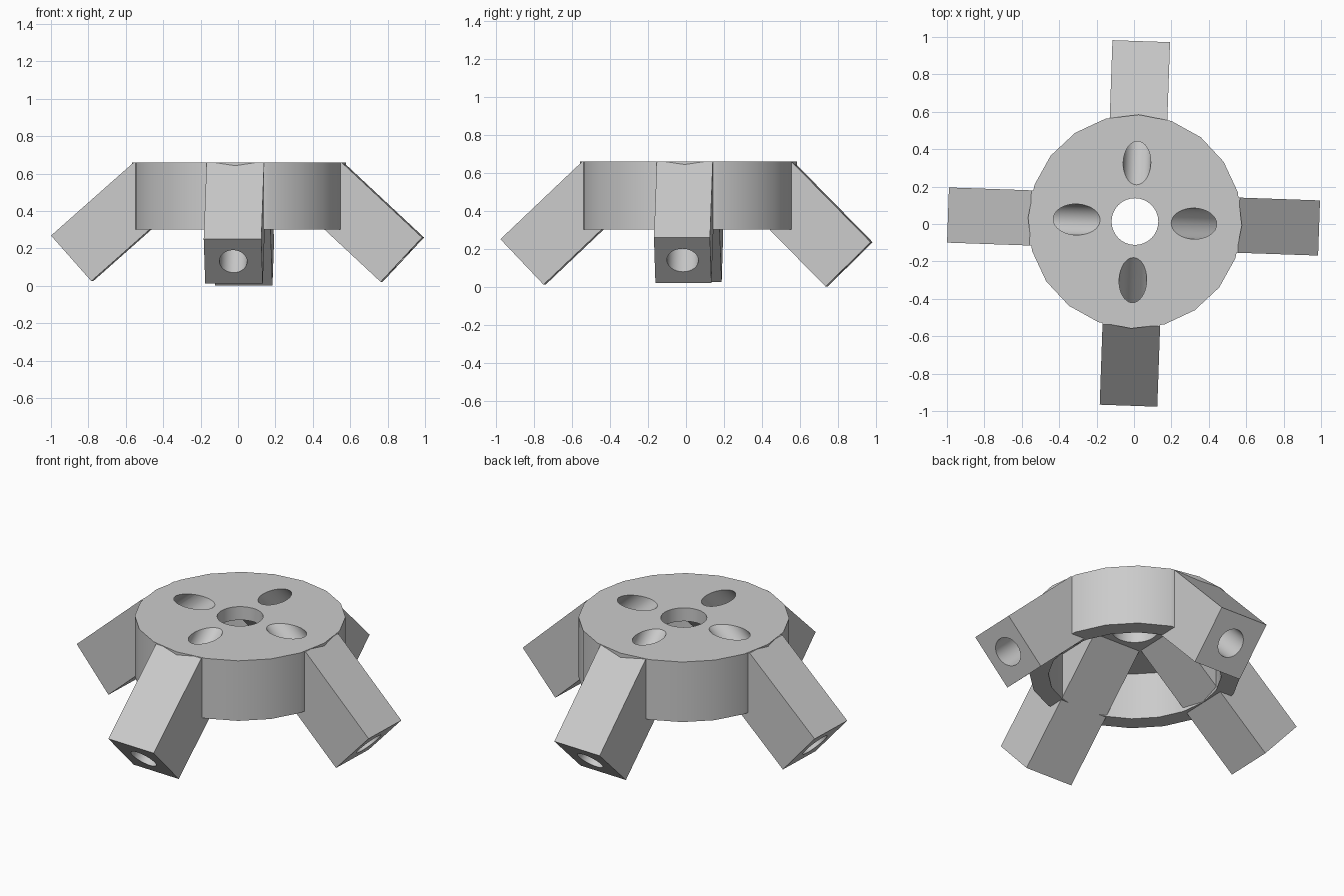
import bpy, bmesh
from math import radians, sin, cos, tan
from mathutils import Matrix, Vector

cube = bpy.data.objects.get("Cube")
if cube:
    bpy.data.objects.remove(cube, do_unlink=True)

grey = bpy.data.materials.new("plain_grey")
grey.use_nodes = True
colour = (0.6, 0.6, 0.6, 1)
grey.diffuse_color = colour
grey.node_tree.nodes["Principled BSDF"].inputs["Base Color"].default_value = colour

CENTRE = Matrix.Translation((0.005, 0.013, 0))
YAW = -2
TOP, RIM, PLATE = 0.66, 0.30, 0.58


def to_object(bm, name, matrix):
    bmesh.ops.recalc_face_normals(bm, faces=bm.faces)
    bm.transform(matrix)
    mesh = bpy.data.meshes.new(name)
    bm.to_mesh(mesh)
    bm.free()
    mesh.materials.append(grey)
    obj = bpy.data.objects.new(name, mesh)
    bpy.context.collection.objects.link(obj)
    return obj


def cylinder(name, sides, radius, low, high, turn=0):
    bm = bmesh.new()
    place = Matrix.Translation((0, 0, (low + high) / 2)) @ Matrix.Rotation(radians(turn), 4, 'Z')
    bmesh.ops.create_cone(bm, cap_ends=True, segments=sides, radius1=radius,
                          radius2=radius, depth=high - low, matrix=place)
    return to_object(bm, name, CENTRE)


def combine(target, tool, operation):
    mod = target.modifiers.new(operation.lower(), 'BOOLEAN')
    mod.operation, mod.solver, mod.object = operation, 'EXACT', tool
    bpy.context.view_layer.objects.active = target
    bpy.ops.object.modifier_apply(modifier=mod.name)
    bpy.data.objects.remove(tool, do_unlink=True)


def leg_and_bore(name, heading, reach, height, pitch, depth, width, bore):
    p = radians(pitch)
    spin = CENTRE @ Matrix.Rotation(radians(heading + YAW), 4, 'Z')
    outer = Vector((reach, 0, height))
    inner = outer - Vector((sin(p), 0, cos(p))) * depth
    top = TOP - 0.002

    def rise(point):
        # Where a sloping edge meets the top of the hub
        return Vector((point.x - (top - point.z) / tan(p), 0, top))

    # Square leg: side outline extruded across its width
    bm = bmesh.new()
    outline = [outer, inner, rise(inner), rise(outer)]
    face = bm.faces.new([bm.verts.new(v - Vector((0, width / 2, 0))) for v in outline])
    swept = bmesh.ops.extrude_face_region(bm, geom=[face])["geom"]
    bmesh.ops.translate(bm, vec=(0, width, 0),
                        verts=[v for v in swept if isinstance(v, bmesh.types.BMVert)])
    leg = to_object(bm, name, spin)

    # Bore along the leg axis
    bm = bmesh.new()
    axis = Vector((-cos(p), 0, sin(p)))
    tilt = Matrix.Rotation(p - radians(90), 4, 'Y')
    middle = (outer + inner) / 2 + axis * 0.45
    bmesh.ops.create_cone(bm, cap_ends=True, segments=32, radius1=0.083, radius2=0.083, depth=1.1,
                          matrix=Matrix.Translation(middle) @ tilt
                          @ Matrix.Diagonal((1, bore / 0.083, 1, 1)))
    return leg, to_object(bm, name + "_bore", spin)


# Hollow round cap
hub = cylinder("leg_hub", 20, 0.572, RIM, TOP, YAW)
combine(hub, cylinder("hollow", 20, 0.47, RIM - 0.1, PLATE, YAW), 'DIFFERENCE')

# Four splayed legs: heading, reach, height, pitch, depth, width, bore half width
legs = {
    "left_leg": (0, 0.985, 0.258, 43, 0.325, 0.295, 0.083),
    "back_leg": (90, 0.965, 0.234, 45.5, 0.333, 0.308, 0.074),
    "right_leg": (180, 1.0, 0.268, 41.5, 0.325, 0.295, 0.083),
    "front_leg": (270, 0.985, 0.25, 43.5, 0.33, 0.308, 0.074),
}
bores = []
for name, sizes in legs.items():
    leg, bore = leg_and_bore(name, *sizes)
    combine(hub, leg, 'UNION')
    bores.append(bore)

# Leg bores and centre hole
for bore in bores:
    combine(hub, bore, 'DIFFERENCE')
combine(hub, cylinder("centre_hole", 32, 0.125, 0.45, TOP + 0.1), 'DIFFERENCE')

bpy.ops.object.select_all(action='DESELECT')
hub.select_set(True)
bpy.context.view_layer.objects.active = hub
bpy.ops.object.shade_smooth_by_angle(angle=radians(25))
